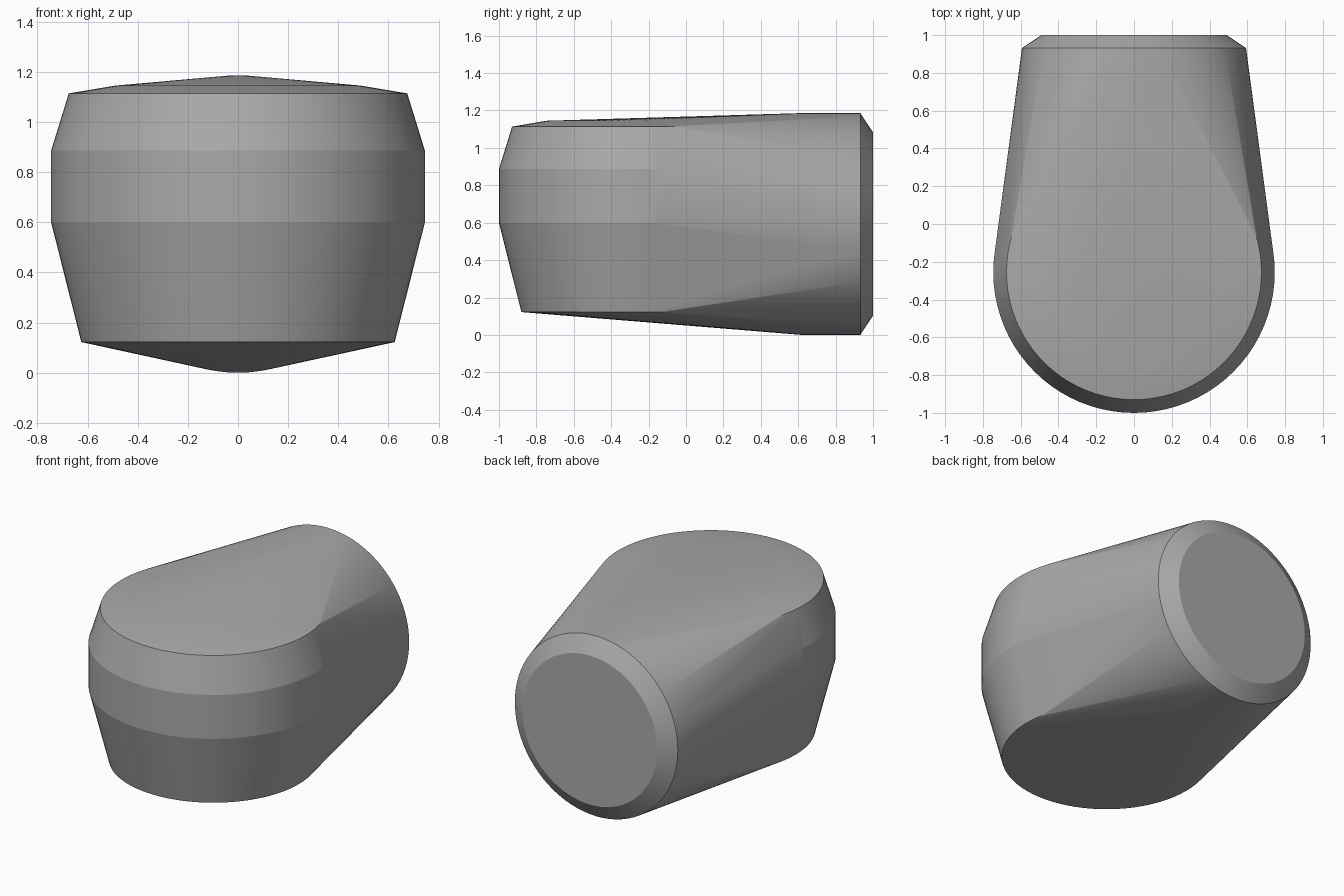
import bpy, bmesh
from math import cos, sin, tau, radians

cube = bpy.data.objects.get("Cube")
if cube:
    bpy.data.objects.remove(cube, do_unlink=True)

SIDES = 80
POST_Y = -0.255      # axis of the upright drum
BARREL_Z = 0.593     # axis of the rear barrel

# (height, radius) of the upright drum
DRUM = [(0.122, 0.625), (0.598, 0.745), (0.887, 0.745), (1.114, 0.675), (1.145, 0.49)]
# (depth, radius) of the rear barrel
BARREL = [(0.62, 0.593), (0.932, 0.593), (1.0, 0.49)]

grey = bpy.data.materials.new("grey")
grey.use_nodes = True
colour = (0.4, 0.4, 0.4, 1)
grey.diffuse_color = colour
grey.node_tree.nodes["Principled BSDF"].inputs["Base Color"].default_value = colour

bm = bmesh.new()
for i in range(SIDES):
    c, s = cos(tau * i / SIDES), sin(tau * i / SIDES)
    for z, r in DRUM:
        bm.verts.new((r * c, POST_Y + r * s, z))
    for y, r in BARREL:
        bm.verts.new((r * c, y, BARREL_Z + r * s))

# Taut skin around drum and barrel
hull = bmesh.ops.convex_hull(bm, input=bm.verts)
spare = {v for v in hull["geom_interior"] + hull["geom_unused"]
         if isinstance(v, bmesh.types.BMVert)}
bmesh.ops.delete(bm, geom=list(spare), context='VERTS')
bmesh.ops.dissolve_limit(bm, angle_limit=radians(0.2), verts=bm.verts, edges=bm.edges)
bmesh.ops.recalc_face_normals(bm, faces=bm.faces)

mesh = bpy.data.meshes.new("housing")
bm.to_mesh(mesh)
bm.free()
mesh.materials.append(grey)
housing = bpy.data.objects.new("housing", mesh)
bpy.context.collection.objects.link(housing)

bpy.ops.object.select_all(action='DESELECT')
housing.select_set(True)
bpy.context.view_layer.objects.active = housing
bpy.ops.object.shade_smooth_by_angle(angle=radians(10))
